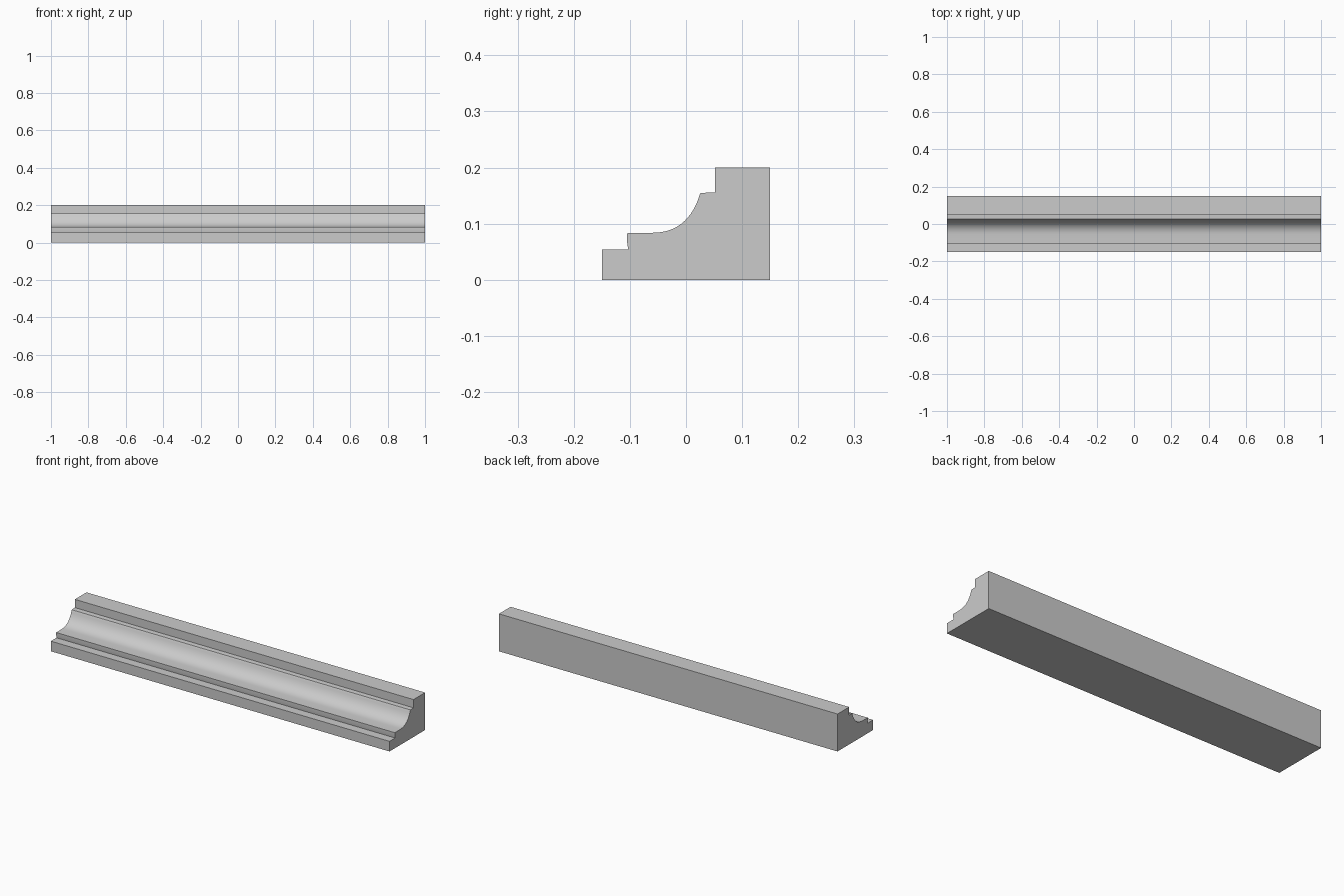
import bpy, bmesh, math
from mathutils import Vector
from mathutils.geometry import interpolate_bezier

if "Cube" in bpy.data.objects:
    bpy.data.objects.remove(bpy.data.objects["Cube"])

# Concave cove between the two steps of the moulding
cove = interpolate_bezier(Vector((-0.056, 0.084)), Vector((-0.015, 0.085)),
                          Vector((0.012, 0.110)), Vector((0.0245, 0.152)), 14)

# Cross-section (y, z), counter-clockwise seen from +x
profile = [(0.15, 0), (0.15, 0.2), (0.052, 0.2), (0.052, 0.156), (0.031, 0.155), (0.026, 0.1545)]
profile += [(p[0], p[1]) for p in reversed(cove)]
profile += [(-0.08, 0.0832), (-0.105, 0.083), (-0.105, 0.068), (-0.103, 0.054),
            (-0.15, 0.054), (-0.15, 0)]

# Extrude the cross-section along the length
bm = bmesh.new()
end = bm.faces.new([bm.verts.new((-1, y, z)) for y, z in profile])
new = bmesh.ops.extrude_face_region(bm, geom=[end], use_keep_orig=True)["geom"]
bmesh.ops.translate(bm, vec=(2, 0, 0), verts=[v for v in new if isinstance(v, bmesh.types.BMVert)])
bmesh.ops.recalc_face_normals(bm, faces=bm.faces)

mesh = bpy.data.meshes.new("cove_moulding")
bm.to_mesh(mesh)
bm.free()
moulding = bpy.data.objects.new("cove_moulding", mesh)
bpy.context.collection.objects.link(moulding)

# Smooth cove, crisp steps
bpy.context.view_layer.objects.active = moulding
moulding.select_set(True)
bpy.ops.object.shade_smooth_by_angle(angle=math.radians(30))
